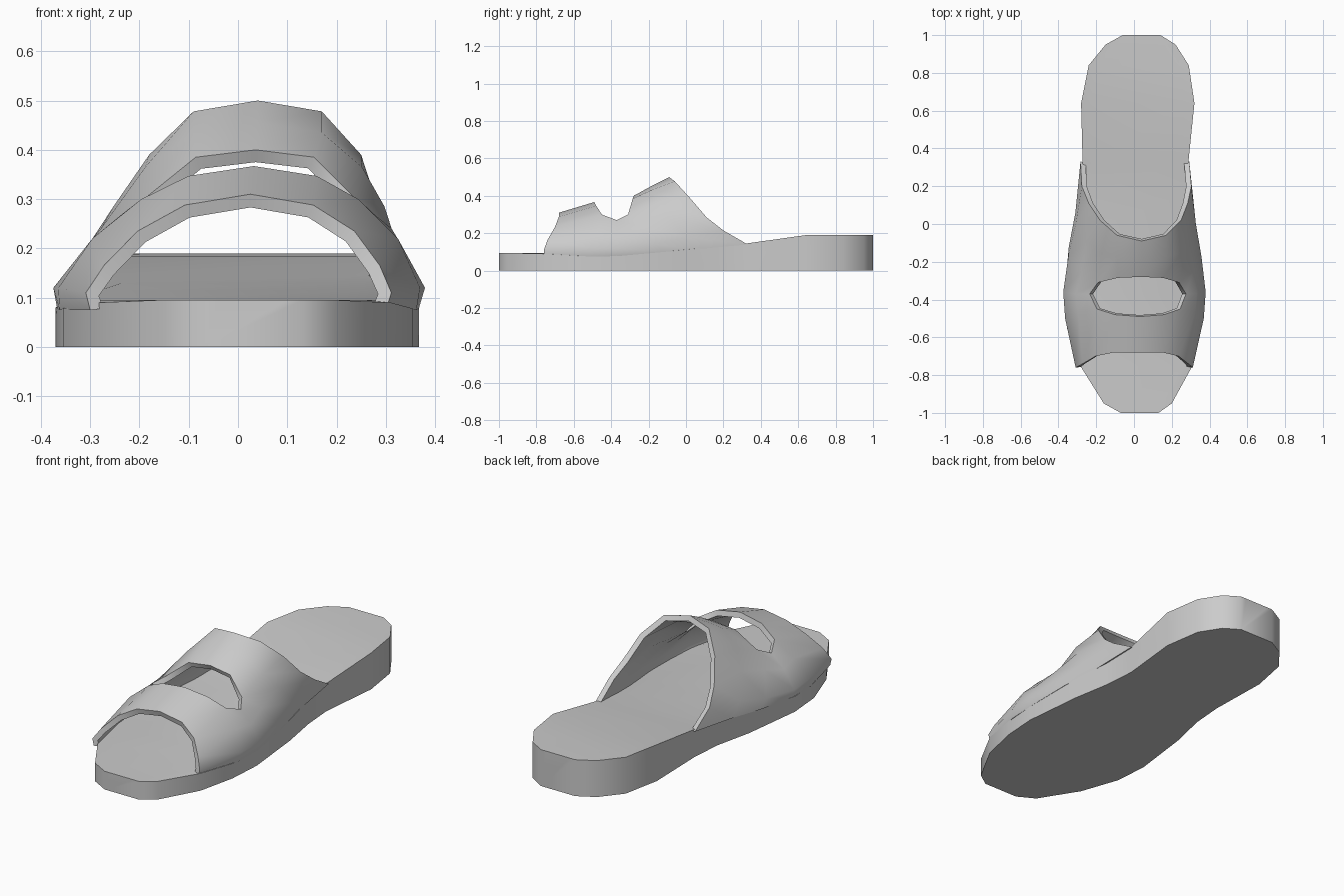
import bpy
import math

if "Cube" in bpy.data.objects:
    bpy.data.objects.remove(bpy.data.objects["Cube"])


def make_object(name, verts, faces, angle, thickness=0):
    mesh = bpy.data.meshes.new(name)
    mesh.from_pydata(verts, [], faces)
    used = {v for f in faces for v in f}
    assert len(used) <= len(verts)
    obj = bpy.data.objects.new(name, mesh)
    bpy.context.collection.objects.link(obj)
    bpy.ops.object.select_all(action='DESELECT')
    bpy.context.view_layer.objects.active = obj
    obj.select_set(True)
    if thickness:
        mod = obj.modifiers.new("thickness", 'SOLIDIFY')
        mod.thickness = thickness
        mod.offset = -1
        bpy.ops.object.modifier_apply(modifier=mod.name)
    bpy.ops.object.shade_smooth_by_angle(angle=math.radians(angle))
    return obj


def loft(name, rows, closed, angle, thickness=0):
    """Skin rows of points; None marks an opening in the skin."""
    index, verts, faces = {}, [], []
    for r, row in enumerate(rows):
        for c, p in enumerate(row):
            if p is not None:
                index[r, c] = len(verts)
                verts.append(p)
    n = len(rows[0])
    for r in range(len(rows) - 1):
        for c in range(n if closed else n - 1):
            d = (c + 1) % n
            quad = [(r, c), (r, d), (r + 1, d), (r + 1, c)]
            if all(k in index for k in quad):
                faces.append([index[k] for k in quad])
    if closed:
        faces.append([index[0, c] for c in reversed(range(n))])
        faces.append([index[len(rows) - 1, c] for c in range(n)])
    return make_object(name, verts, faces, angle, thickness)


# Sole: stations from toe to heel as (y, left x, right x, edge height, footbed height)
stations = [
    (-1.00, -0.07, 0.13, 0.095, 0.095), (-0.95, -0.16, 0.20, 0.095, 0.095),
    (-0.75, -0.285, 0.31, 0.09, 0.095), (-0.55, -0.355, 0.355, 0.078, 0.095),
    (-0.37, -0.37, 0.367, 0.08, 0.095), (-0.05, -0.33, 0.335, 0.108, 0.115),
    (0.15, -0.285, 0.30, 0.127, 0.13), (0.32, -0.272, 0.287, 0.145, 0.145),
    (0.64, -0.28, 0.32, 0.19, 0.185), (0.84, -0.24, 0.29, 0.19, 0.187),
    (0.95, -0.15, 0.22, 0.19, 0.19), (1.00, -0.06, 0.14, 0.19, 0.19)]
sole_rows = []
for y, xl, xr, edge, bed in stations:
    m = min(0.05, (xr - xl) * 0.15)
    sole_rows.append([(xl, y, 0), (xl, y, edge), (xl + m, y, bed),
                      (xr - m, y, bed), (xr, y, edge), (xr, y, 0)])
loft("sole", sole_rows, True, 40)

# Upper: half arches from crown to base as (half width, y, z)
arches = [
    [(0, -.68, .31), (.13, -.68, .288), (.22, -.70, .235),
     (.28, -.74, .165), (.31, -.76, .11), (.30, -.76, .075)],
    [(0, -.49, .367), (.13, -.48, .347), (.22, -.45, .30),
     (.31, -.47, .22), (.367, -.50, .12), (.362, -.51, .075)],
    [None, None, (.255, -.37, .27),
     (.32, -.37, .205), (.377, -.36, .12), (.367, -.36, .078)],
    [(0, -.28, .40), (.12, -.285, .385), (.215, -.31, .30),
     (.295, -.25, .24), (.352, -.17, .14), (.345, -.12, .10)],
    [(0, -.18, .455), (.13, -.175, .435), (.22, -.15, .365),
     (.275, -.09, .285), (.318, .00, .18), (.312, .06, .115)],
    [(0, -.09, .50), (.13, -.06, .478), (.215, .02, .39),
     (.262, .11, .285), (.29, .20, .215), (.288, .33, .14)]]


def place(p, side):
    if p is None:
        return None
    w, y, z = p
    return (side * w + min(0.04, 0.12 * max(z - 0.1, 0)), y, z)


upper_rows = [[place(p, -1) for p in reversed(a)] + [place(p, 1) for p in a[1:]]
              for a in arches]
loft("upper", upper_rows, False, 50, 0.028)
